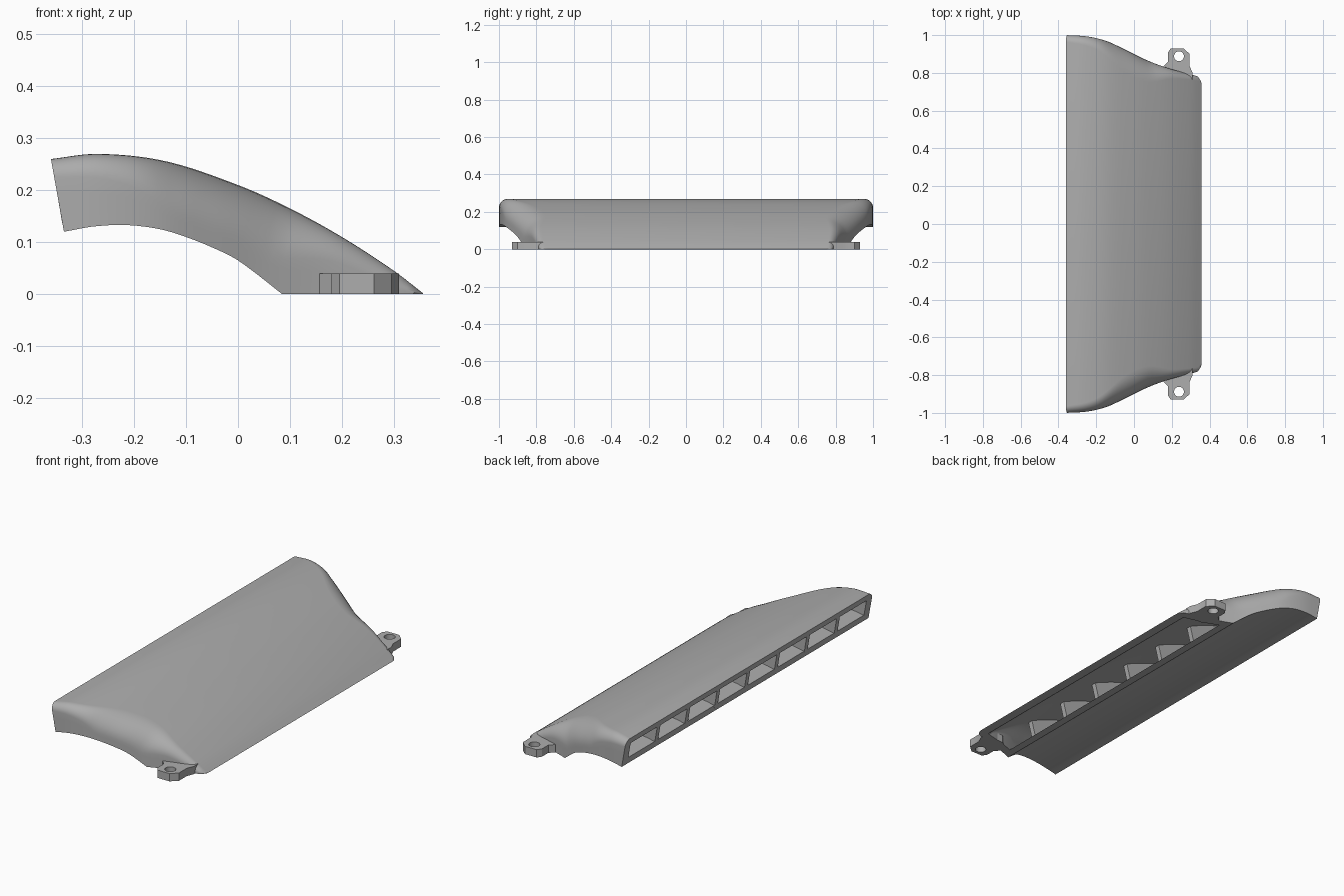
import bpy, bmesh, math
from mathutils import Vector

cube = bpy.data.objects.get("Cube")
if cube:
    bpy.data.objects.remove(cube)

grey = bpy.data.materials.new("light_grey")
grey.use_nodes = True
COLOUR = (0.42, 0.42, 0.42, 1)
grey.diffuse_color = COLOUR
grey.node_tree.nodes["Principled BSDF"].inputs["Base Color"].default_value = COLOUR

# Guide curves along x: roof height, underside height, half width, corner radius
ROOF = [(-.36, .26), (-.27, .27), (-.14, .256), (0, .21), (.1, .165),
        (.2, .11), (.3, .045), (.357, .001)]
UNDER = [(-.335, .12), (-.28, .13), (-.215, .133), (-.15, .125), (-.1, .11),
         (-.05, .09), (0, .065), (.085, 0), (.13, -.036)]
WIDTH = [(-.36, 1), (-.25, .993), (-.15, .97), (-.05, .925), (.05, .875),
         (.15, .835), (.25, .805), (.32, .787), (.345, .775), (.357, .75)]
ROUND = [(-.36, .035), (-.2, .06), (-.05, .12), (.08, .11), (.2, .05), (.357, .02)]
WALL = 0.03


def curve(table, x):
    """Smooth interpolation through a table of points, clamped at both ends."""
    if x <= table[0][0]:
        return table[0][1]
    if x >= table[-1][0]:
        return table[-1][1]
    n = len(table)

    def slope(i):
        a, b = table[max(i - 1, 0)], table[min(i + 1, n - 1)]
        return (b[1] - a[1]) / (b[0] - a[0])
    i = max(k for k in range(n - 1) if table[k][0] <= x)
    (x0, y0), (x1, y1) = table[i], table[i + 1]
    h = x1 - x0
    t = (x - x0) / h
    m0, m1 = slope(i) * h, slope(i + 1) * h
    return (y0 + m0 * t + (3 * (y1 - y0) - 2 * m0 - m1) * t ** 2
            + (2 * (y0 - y1) + m0 + m1) * t ** 3)


def finish(bm, name):
    bmesh.ops.recalc_face_normals(bm, faces=bm.faces)
    mesh = bpy.data.meshes.new(name)
    bm.to_mesh(mesh)
    bm.free()
    mesh.materials.append(grey)
    ob = bpy.data.objects.new(name, mesh)
    bpy.context.collection.objects.link(ob)
    return ob


def activate(ob):
    bpy.ops.object.select_all(action='DESELECT')
    ob.select_set(True)
    bpy.context.view_layer.objects.active = ob


def smooth(ob, degrees=30):
    activate(ob)
    bpy.ops.object.shade_smooth_by_angle(angle=math.radians(degrees))


def cut(ob, cutter):
    cutter.hide_render = True
    mod = ob.modifiers.new("cut", 'BOOLEAN')
    mod.operation, mod.solver, mod.object = 'DIFFERENCE', 'EXACT', cutter
    activate(ob)
    bpy.ops.object.modifier_apply(modifier=mod.name)
    bpy.data.objects.remove(cutter)


def loft(name, stations, side_inset, round_inset):
    """Skin rounded cross-sections; each station is a (top, bottom) pair in xz."""
    bm = bmesh.new()
    rings = []
    for top, low in stations:
        top, low = Vector(top), Vector(low)
        height = (top - low).length
        r = max(curve(ROUND, top.x) - round_inset, .006)
        rv = min(r, height * .7)
        half = [(s * (1 - rv / height), 0) for s in (0, .33, .67)]
        for k in range(9):
            a = k * math.pi / 16
            half.append((1 - rv / height * (1 - math.sin(a)), r * (1 - math.cos(a))))
        ring = []
        for sign, part in ((1, half), (-1, half[::-1])):
            for s, inset in part:
                p = low.lerp(top, s)
                y = curve(WIDTH, p.x) - side_inset - inset
                ring.append(bm.verts.new((p.x, sign * y, p.y)))
        rings.append(ring)
    for a, b in zip(rings, rings[1:]):
        for i in range(len(a)):
            j = (i + 1) % len(a)
            bm.faces.new((a[i], a[j], b[j], b[i]))
    bm.faces.new(rings[0])
    bm.faces.new(rings[-1])
    return finish(bm, name)


def prism(name, points, axis, start, depth):
    """Extrude an outline along y (outline in xz) or z (outline in xy)."""
    bm = bmesh.new()
    if axis == 'y':
        verts = [bm.verts.new((a, start, b)) for a, b in points]
        move = (0, depth, 0)
    else:
        verts = [bm.verts.new((a, b, start)) for a, b in points]
        move = (0, 0, depth)
    face = bm.faces.new(verts)
    geo = bmesh.ops.extrude_face_region(bm, geom=[face])["geom"]
    bmesh.ops.translate(bm, vec=move,
                        verts=[g for g in geo if isinstance(g, bmesh.types.BMVert)])
    return finish(bm, name)


def outer(xt, xb):
    return (xt, curve(ROOF, xt)), (xb, max(0, curve(UNDER, xb)))


def inner(xt, xb):
    slope = (curve(ROOF, xt + .01) - curve(ROOF, xt - .01)) / .02
    roof = curve(ROOF, xt) - WALL * math.hypot(1, slope if xt > -.3 else 0)
    return (xt, roof), (xb, max(-WALL, curve(UNDER, xb) + WALL * 1.1))


def spread(a, b, n):
    return [a + (b - a) * i / n for i in range(n + 1)]


# Curved duct body: arched part, then the part with a flat foot
SPLIT = .14
tops = spread(-.36, SPLIT, 24) + spread(SPLIT, .357, 16)[1:]
lows = spread(-.335, .085, 24) + spread(.085, .354, 16)[1:]
duct_shell = loft("duct_shell", [outer(*p) for p in zip(tops, lows)], 0, 0)

# Hollow inside, open at the mouth and through the foot
tops = [-.42] + spread(-.36, SPLIT, 24) + spread(SPLIT, .305, 10)[1:]
lows = [-.395] + spread(-.335, .13, 24) + spread(.13, .312, 10)[1:]
cavity = loft("cavity", [inner(*p) for p in zip(tops, lows)], .045, .03)
cut(duct_shell, cavity)
smooth(duct_shell)

# Seven vanes dividing the mouth into eight openings
tops, lows = spread(-.36, .06, 14), spread(-.335, .03, 14)
outline = [(x, curve(ROOF, x) - WALL * .5) for x in tops]
outline += [(x, curve(UNDER, x) + WALL * .5) for x in reversed(lows)]
outline[0] = (-.357, .245)
outline[-1] = (-.338, .135)
for i in range(7):
    prism("vane_%d" % (i + 1), outline, 'y', (i - 3) * .242 - .013, .026)

# Mounting lugs with a bolt hole, one at each end
TAB = [(.15, .80), (.157, .835), (.168, .846), (.18, .858), (.18, .908), (.195, .93),
       (.262, .93), (.295, .9), (.295, .835), (.31, .8), (.31, .765), (.2, .765)]
for name, sign in (("back_lug", 1), ("front_lug", -1)):
    lug = prism(name, [(x, sign * y) for x, y in TAB], 'z', 0, .04)
    circle = [(.238 + .026 * math.cos(a), sign * .888 + .026 * math.sin(a))
              for a in spread(0, math.tau, 32)[:-1]]
    cut(lug, prism("bolt_hole", circle, 'z', -.05, .15))
    smooth(lug, 25)
